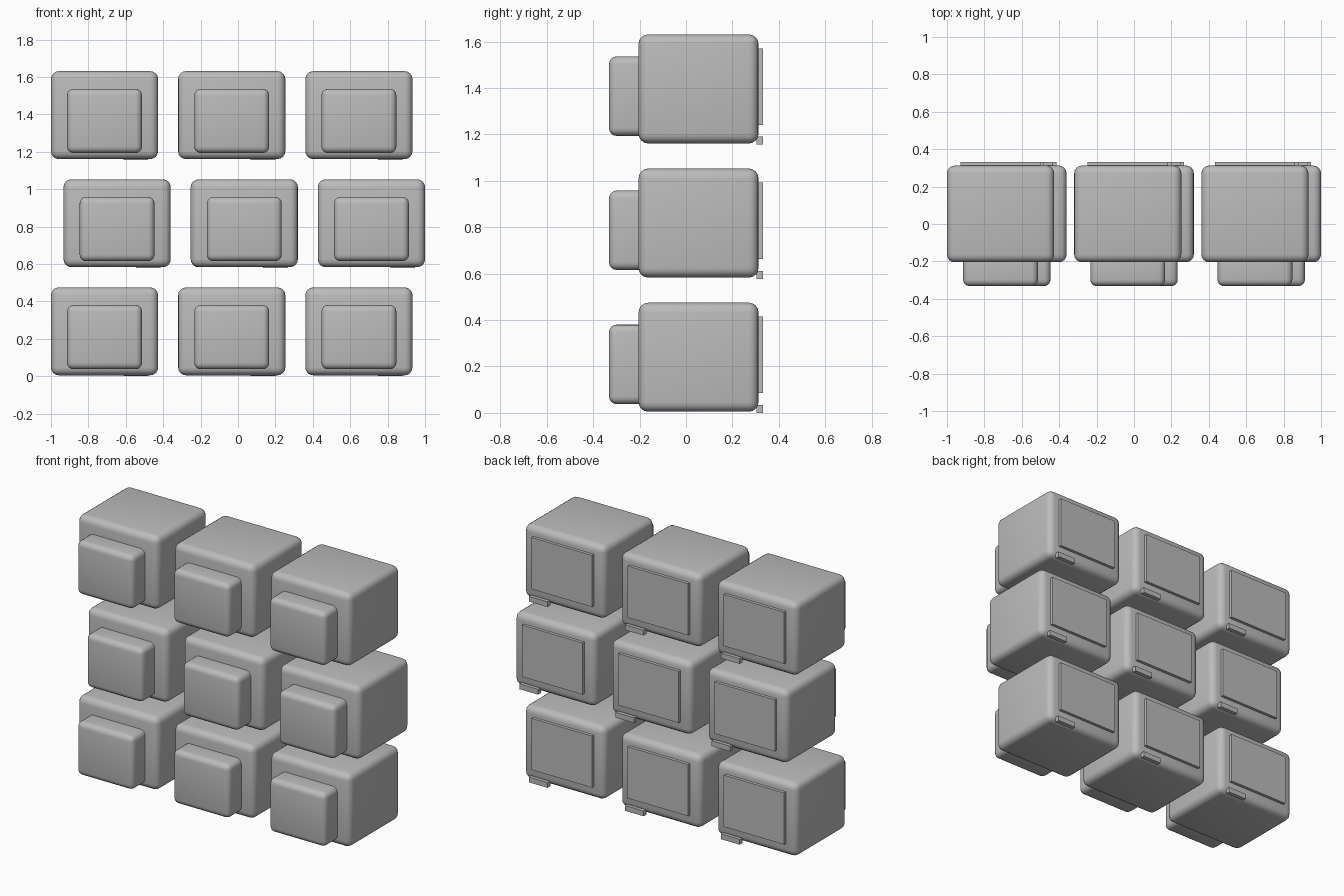
import bpy
import math

if "Cube" in bpy.data.objects:
    bpy.data.objects.remove(bpy.data.objects["Cube"], do_unlink=True)

# Single plain colour
grey = bpy.data.materials.new("plain_grey")
grey.use_nodes = True
colour = (0.5, 0.5, 0.5, 1.0)
grey.diffuse_color = colour
grey.node_tree.nodes["Principled BSDF"].inputs["Base Color"].default_value = colour


def box(name, centre, size, radius=0.0):
    """Box with optional rounded edges."""
    bpy.ops.mesh.primitive_cube_add(size=1, location=centre)
    obj = bpy.context.object
    obj.name = name
    obj.scale = size
    bpy.ops.object.transform_apply(location=False, rotation=False, scale=True)
    if radius:
        bevel = obj.modifiers.new("rounded_edges", "BEVEL")
        bevel.width = radius
        bevel.segments = 4
        bpy.ops.object.modifier_apply(modifier=bevel.name)
        bpy.ops.object.shade_smooth_by_angle(angle=math.radians(40))
    obj.data.materials.append(grey)


WIDTH, HEIGHT = 0.573, 0.47
PITCH_X, PITCH_Z = 0.68, 0.578
SHIFT = 0.067  # sideways offset of the middle row

for row in range(3):
    for col in range(3):
        x = -1 + WIDTH / 2 + col * PITCH_X + SHIFT * (row == 1)
        z = row * PITCH_Z
        tag = f"_{row + 1}_{col + 1}"
        # Main housing and the smaller block on its front
        box("housing" + tag, (x, 0.054, z + 0.24), (WIDTH, 0.517, HEIGHT), 0.042)
        box("front_block" + tag, (x, -0.232, z + 0.209), (0.4, 0.2, 0.343), 0.034)
        # Raised rear panel and the small tab under it
        box("rear_panel" + tag, (x, 0.316, z + 0.25), (0.428, 0.032, 0.33))
        box("rear_tab" + tag, (x + 0.167, 0.318, z + 0.017), (0.132, 0.028, 0.034))
